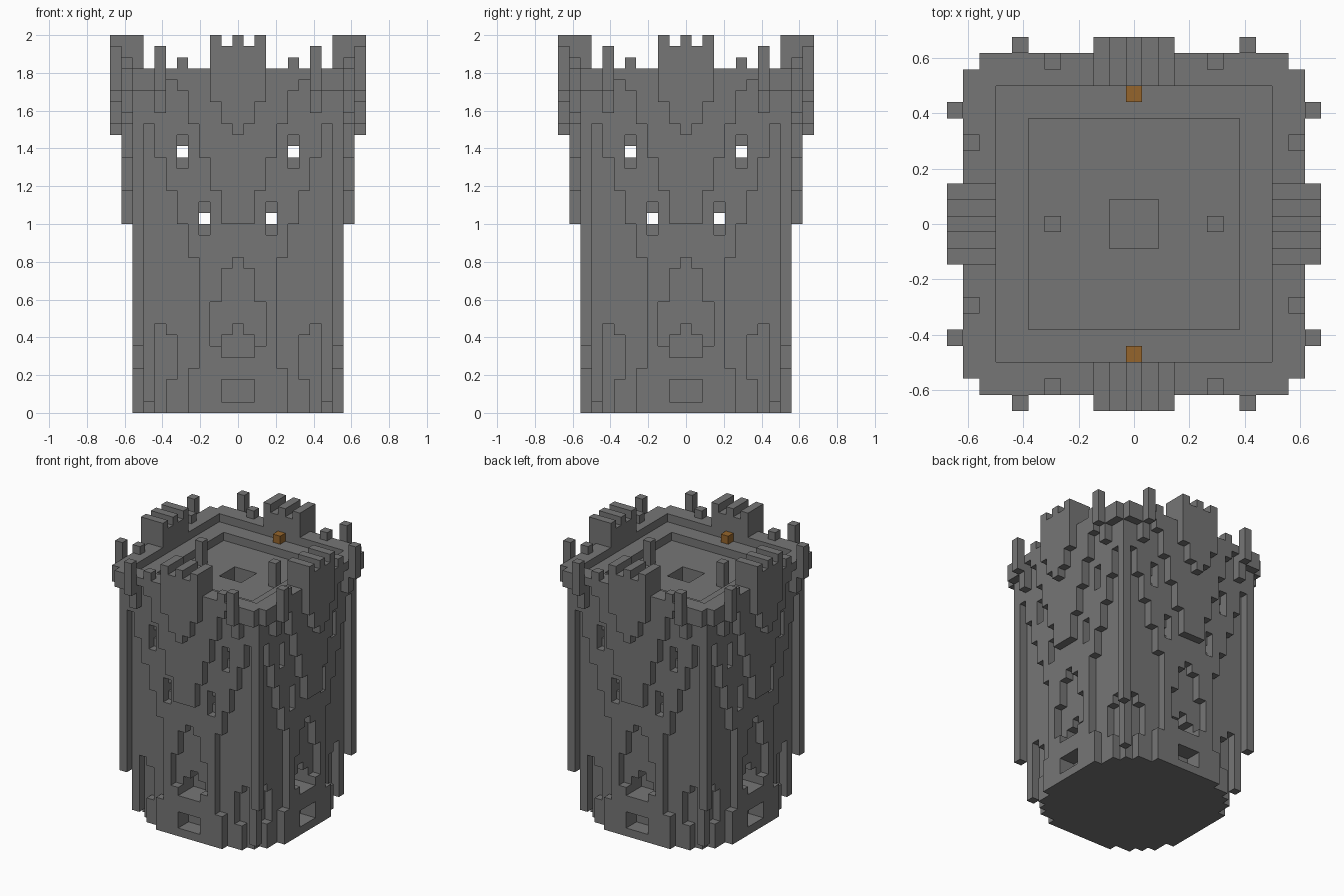
import bpy
import bmesh
from mathutils import Vector

cube = bpy.data.objects.get("Cube")
if cube:
    bpy.data.objects.remove(cube, do_unlink=True)

U = 1 / 17          # edge of one block
TOP = 31            # wall height in blocks


def material(name, rgb):
    m = bpy.data.materials.new(name)
    m.use_nodes = True
    m.diffuse_color = (*rgb, 1)
    node = next(n for n in m.node_tree.nodes if n.type == "BSDF_PRINCIPLED")
    node.inputs["Base Color"].default_value = (*rgb, 1)
    node.inputs["Roughness"].default_value = 0.9
    return m


stone = material("stone grey", (0.18, 0.18, 0.18))
amber = material("amber", (0.30, 0.13, 0.025))

blocks = {}         # block position -> part name


def mirrored(a, b):
    """All eight positions of a block repeated on the four walls."""
    for sa in (-1, 1):
        for sb in (-1, 1):
            yield sa * a, sb * b
            yield sb * b, sa * a


def put(part, across, out, low, high):
    for a in across:
        for b in out:
            for x, y in mirrored(a, b):
                for z in range(low, high):
                    blocks.setdefault((x, y, z), part)


def carve(across, out, low, high):
    for a in across:
        for b in out:
            for x, y in mirrored(a, b):
                for z in range(low, high):
                    blocks.pop((x, y, z), None)


def one(n):
    return range(n, n + 1)


# Core with its roof ledge, sunken floor and central shaft
put("tower_core", range(8), range(8), 0, 30)
put("tower_core", range(7), one(8), 0, 30)
put("tower_core", one(7), one(8), 8, 30)
put("tower_core", one(8), one(8), 1, 30)
carve(range(7), range(7), 29, 30)
carve(range(2), range(2), 27, 29)

# Wall skin, spreading outward as it rises
put("wall_skin", range(4), one(9), 0, TOP)
put("wall_skin", one(4), one(9), 0, 4)
for i in range(5):
    put("wall_skin", one(4 + i), one(9), 14 + 3 * i, TOP)
put("corner_pillars", one(9), one(9), 6, TOP)

# Overhanging second skin
for a, low in enumerate((17, 17, 20, 23, 26, 29, 30, 27, 29, 29)):
    put("upper_skin", one(a), one(10), low, TOP)

# Central battlements with hanging keystones
for a, (low, high) in enumerate(((25, 34), (26, 33), (28, 34))):
    put("keystones", one(a), one(11), low, TOP)
    put("battlements", one(a), range(9, 12), TOP, high)

# Small posts and bumps on the parapet
put("parapet_posts", one(7), one(11), 29, 33)
put("parapet_bumps", one(5), one(10), TOP, 32)

# Arched niches with a deeper centre
for a, low, high in ((0, 5, 14), (1, 5, 13), (2, 6, 10)):
    carve(one(a), one(9), low, high)
for a, high in ((0, 8), (1, 7)):
    carve(one(a), range(7, 9), 5, high)

# Low openings and hollows beside the corners
carve(range(2), range(8, 10), 1, 3)
carve(one(6), one(8), 3, 7)

# Slit windows, open right through at their middle
for a, middle in ((5, 23), (3, 17)):
    carve(one(a), range(9, 11), middle - 1, middle + 2)
    carve(one(a), range(11), middle, middle + 1)

# Roof posts and lamps
for s in (-1, 1):
    for z in range(29, 32):
        blocks[(5 * s, 0, z)] = "roof_posts"
    blocks[(0, 8 * s, 30)] = "lamps"

# Each part becomes one mesh of its exposed block faces
axes = [Vector(v) for v in ((1, 0, 0), (0, 1, 0), (0, 0, 1))]


def build(part, mat):
    bm = bmesh.new()
    verts = {}

    def vert(p):
        key = tuple(round(2 * c) for c in p)
        if key not in verts:
            verts[key] = bm.verts.new(p * U)
        return verts[key]

    for pos, name in blocks.items():
        if name != part:
            continue
        centre = Vector(pos) + Vector((0, 0, 0.5))
        for i, axis in enumerate(axes):
            for s in (-1, 1):
                n = axis * s
                if tuple(int(c) for c in Vector(pos) + n) in blocks:
                    continue
                u = axes[(i + 1) % 3] * 0.5
                v = axes[(i + 2) % 3] * 0.5 * s
                mid = centre + n * 0.5
                bm.faces.new([vert(mid + d) for d in
                              (-u - v, u - v, u + v, -u + v)])
    mesh = bpy.data.meshes.new(part)
    bm.to_mesh(mesh)
    bm.free()
    mesh.materials.append(mat)
    obj = bpy.data.objects.new(part, mesh)
    bpy.context.collection.objects.link(obj)


for part in sorted(set(blocks.values())):
    build(part, amber if part == "lamps" else stone)
